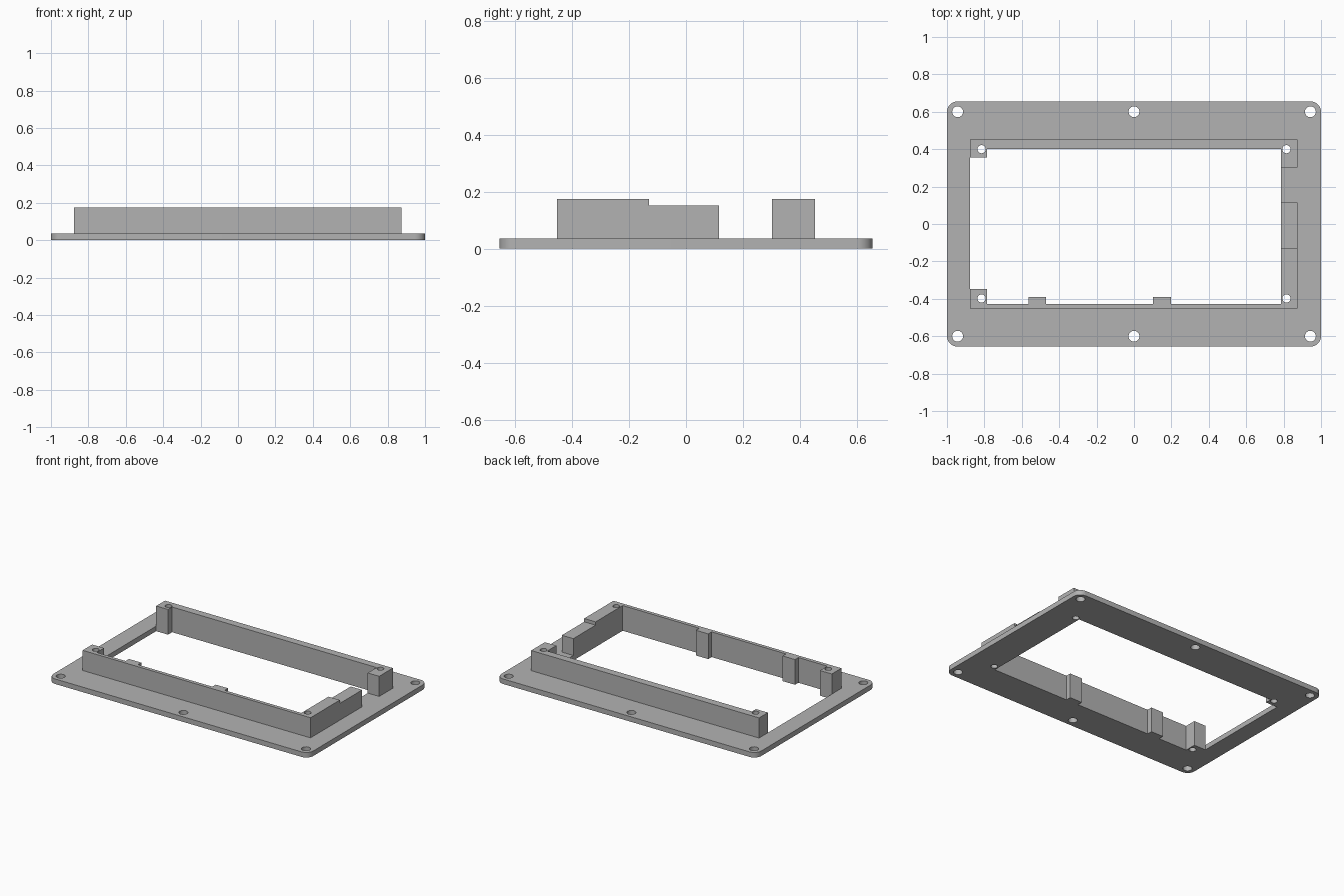
import bpy, bmesh
from math import cos, sin, pi, radians

cube = bpy.data.objects.get("Cube")
if cube:
    bpy.data.objects.remove(cube, do_unlink=True)

grey = bpy.data.materials.new("mid grey")
grey.use_nodes = True
colour = (0.45, 0.45, 0.45, 1)
grey.diffuse_color = colour
grey.node_tree.nodes["Principled BSDF"].inputs["Base Color"].default_value = colour


def arc(cx, cy, r, start, sweep, steps):
    return [(cx + r * cos(start + sweep * i / steps),
             cy + r * sin(start + sweep * i / steps)) for i in range(steps + 1)]


def circle(cx, cy, r):
    return arc(cx, cy, r, 0, 2 * pi, 32)[:-1]


def rounded_rectangle(hx, hy, r):
    points = []
    for i, (sx, sy) in enumerate([(1, 1), (-1, 1), (-1, -1), (1, -1)]):
        points += arc(sx * (hx - r), sy * (hy - r), r, i * pi / 2, pi / 2, 10)
    return points


def slab(name, outlines, bottom, top):
    """Extrude an outline with holes between two heights."""
    curve = bpy.data.curves.new(name, 'CURVE')
    curve.dimensions = '2D'
    curve.fill_mode = 'BOTH'
    curve.extrude = (top - bottom) / 2
    for points in outlines:
        spline = curve.splines.new('POLY')
        spline.points.add(len(points) - 1)
        for p, (x, y) in zip(spline.points, points):
            p.co = (x, y, 0, 1)
        spline.use_cyclic_u = True
    ob = bpy.data.objects.new(name, curve)
    bpy.context.collection.objects.link(ob)
    bpy.ops.object.select_all(action='DESELECT')
    ob.select_set(True)
    bpy.context.view_layer.objects.active = ob
    bpy.ops.object.convert(target='MESH')
    ob = bpy.context.view_layer.objects.active
    bm = bmesh.new()
    bm.from_mesh(ob.data)
    bmesh.ops.remove_doubles(bm, verts=bm.verts, dist=0.0001)
    bmesh.ops.recalc_face_normals(bm, faces=bm.faces)
    bmesh.ops.translate(bm, verts=bm.verts, vec=(0, 0, (top + bottom) / 2))
    bm.to_mesh(ob.data)
    bm.free()
    ob.data.materials.clear()
    ob.data.materials.append(grey)
    bpy.ops.object.shade_smooth_by_angle(angle=radians(30))
    return ob


LEFT, RIGHT, SIDE = -0.878, 0.874, 0.452   # outer limits of the raised walls
POST, INNER = -0.787, 0.786                # inner faces of posts and side wall
PLATE, LOW, HIGH = 0.035, 0.152, 0.175     # heights

# Inner outline along the back wall and along the front wall with its two ribs
back_edge = [(LEFT, 0.355), (POST, 0.355), (POST, 0.4), (INNER, 0.4)]
front_edge = [(INNER, -0.427)]
for x in (0.197, -0.47):
    front_edge += [(x, -0.427), (x, -0.39), (x - 0.095, -0.39), (x - 0.095, -0.427)]
front_edge += [(POST, -0.427), (POST, -0.347), (LEFT, -0.347)]

screw_holes = [circle(x, y, 0.029) for x in (-0.943, 0, 0.943) for y in (-0.6, 0.6)]
back_holes = [circle(x, 0.4, 0.022) for x in (-0.815, 0.815)]
front_holes = [circle(x, -0.398, 0.022) for x in (-0.815, 0.815)]

# Flange plate with the large opening and all holes
slab("flange_plate", [rounded_rectangle(1, 0.655, 0.055), back_edge + front_edge]
     + screw_holes + back_holes + front_holes, 0, PLATE)

# Back wall with a post at each end
slab("back_wall", [back_edge + [(INNER, 0.302), (RIGHT, 0.302), (RIGHT, SIDE), (LEFT, SIDE)]]
     + back_holes, PLATE, HIGH)

# Front wall with its post, ribs and the tall part of the side wall
slab("front_wall", [front_edge + [(LEFT, -SIDE), (RIGHT, -SIDE), (RIGHT, -0.13), (INNER, -0.13)]]
     + front_holes, PLATE, HIGH)

# Lower step of the side wall
slab("side_wall_step", [[(INNER, -0.13), (RIGHT, -0.13), (RIGHT, 0.115), (INNER, 0.115)]],
     PLATE, LOW)
